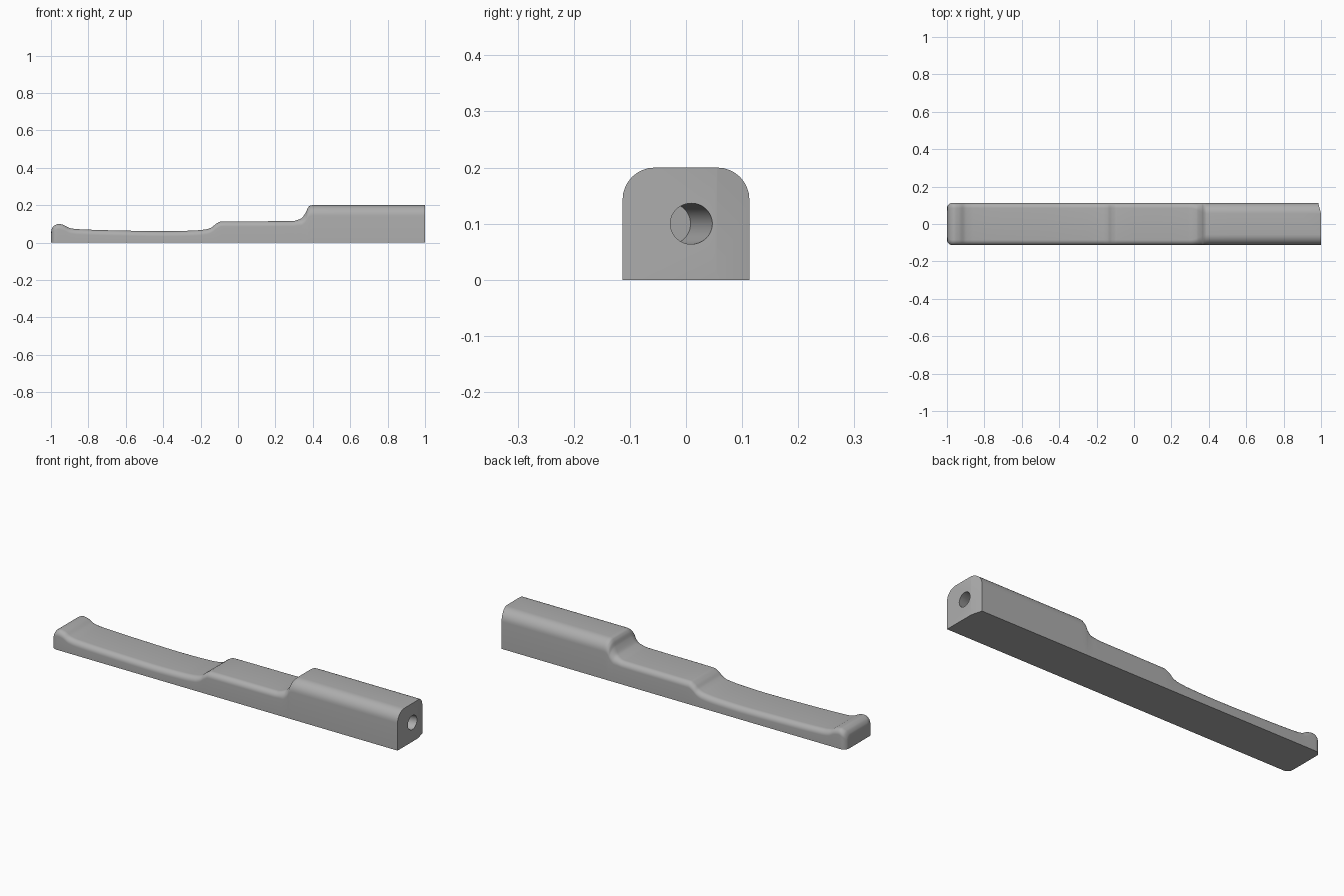
import bpy, bmesh, math
from mathutils import Vector, Matrix

cube = bpy.data.objects.get("Cube")
if cube:
    bpy.data.objects.remove(cube, do_unlink=True)

grey = bpy.data.materials.new("plain_grey")
grey.use_nodes = True
grey.diffuse_color = (0.42, 0.42, 0.42, 1)
grey.node_tree.nodes["Principled BSDF"].inputs["Base Color"].default_value = grey.diffuse_color

HALF_WIDTH = 0.113

# Side profile of the top edge: end lip, long dip, low step, tall block
PROFILE = [(-1, .05), (-.996, .072), (-.982, .091), (-.96, .1), (-.935, .095),
           (-.9, .078), (-.86, .072), (-.6, .064), (-.4, .061), (-.25, .064),
           (-.17, .071), (-.14, .082), (-.118, .1), (-.09, .113), (.29, .115),
           (.335, .128), (.362, .16), (.373, .185), (.385, .197), (.4, .2), (1, .2)]


def slope(i):
    (xa, za), (xb, zb) = PROFILE[i], PROFILE[i + 1]
    return (zb - za) / (xb - xa)


def tangent(i):
    """Harmonic mean of the neighbouring slopes, so the curve never overshoots."""
    if i == 0 or i == len(PROFILE) - 1:
        return slope(0) if i == 0 else 0
    a, b = slope(i - 1), slope(i)
    return 2 * a * b / (a + b) if a * b > 0 else 0


def stations(steps=5):
    for i in range(len(PROFILE) - 1):
        (xa, za), (xb, zb) = PROFILE[i], PROFILE[i + 1]
        d = xb - xa
        for k in range(steps):
            t = k / steps
            z = (za * (1 + 2 * t) * (1 - t) ** 2 + zb * t * t * (3 - 2 * t)
                 + d * tangent(i) * t * (1 - t) ** 2 + d * tangent(i + 1) * t * t * (t - 1))
            yield xa + t * d, z
    yield PROFILE[-1]


def section(x, top, segments=8):
    """Flat-bottomed cross-section with rounded upper edges."""
    blend = min(max((x - .3) / .09, 0), 1)
    r = .028 + .029 * blend * blend * (3 - 2 * blend)
    corner = .03
    inset = max(0, x * -1 - 1 + corner)
    w = HALF_WIDTH - corner + math.sqrt(max(0, corner ** 2 - inset ** 2))
    half = [(w - r + r * math.cos(a), top - r + r * math.sin(a))
            for a in (math.pi / 2 * k / segments for k in range(segments + 1))]
    ring = [(w, 0)] + half + [(-y, z) for y, z in reversed(half)] + [(-w, 0)]
    return [Vector((x, y, z)) for y, z in ring]


# Bar body lofted through the cross-sections
bm = bmesh.new()
rings = [[bm.verts.new(p) for p in section(x, z)] for x, z in stations()]
for a, b in zip(rings, rings[1:]):
    for j in range(len(a)):
        k = (j + 1) % len(a)
        bm.faces.new((a[j], a[k], b[k], b[j]))
bm.faces.new(rings[0])
bm.faces.new(rings[-1])

# Slight taper on one side of the tall end
bmesh.ops.bisect_plane(bm, geom=bm.verts[:] + bm.edges[:] + bm.faces[:],
                       plane_co=(1, .055, 0), plane_no=(.97, .25, 0), clear_outer=True)
bmesh.ops.holes_fill(bm, edges=[e for e in bm.edges if e.is_boundary])
bmesh.ops.recalc_face_normals(bm, faces=bm.faces)
mesh = bpy.data.meshes.new("bar_body")
bm.to_mesh(mesh)
bm.free()
mesh.materials.append(grey)
body = bpy.data.objects.new("bar_body", mesh)
bpy.context.collection.objects.link(body)

# Angled blind hole in the tall end
mouth, floor = Vector((1, .0095, .1)), Vector((.84, -.0275, .1))
axis = (mouth - floor).normalized()
start, end = floor, mouth + axis * .05
bpy.ops.mesh.primitive_cylinder_add(vertices=48, radius=.0365, depth=(end - start).length,
                                    location=(start + end) / 2,
                                    rotation=axis.to_track_quat('Z', 'Y').to_euler())
cutter = bpy.context.object
cutter.name = "hole_cutter"
cutter.data.materials.append(grey)
bpy.context.view_layer.objects.active = body
cut = body.modifiers.new("end_hole", 'BOOLEAN')
cut.operation, cut.solver, cut.object = 'DIFFERENCE', 'EXACT', cutter
bpy.ops.object.select_all(action='DESELECT')
body.select_set(True)
bpy.ops.object.modifier_apply(modifier=cut.name)
bpy.data.objects.remove(cutter, do_unlink=True)
bpy.ops.object.shade_smooth_by_angle(angle=math.radians(35))
